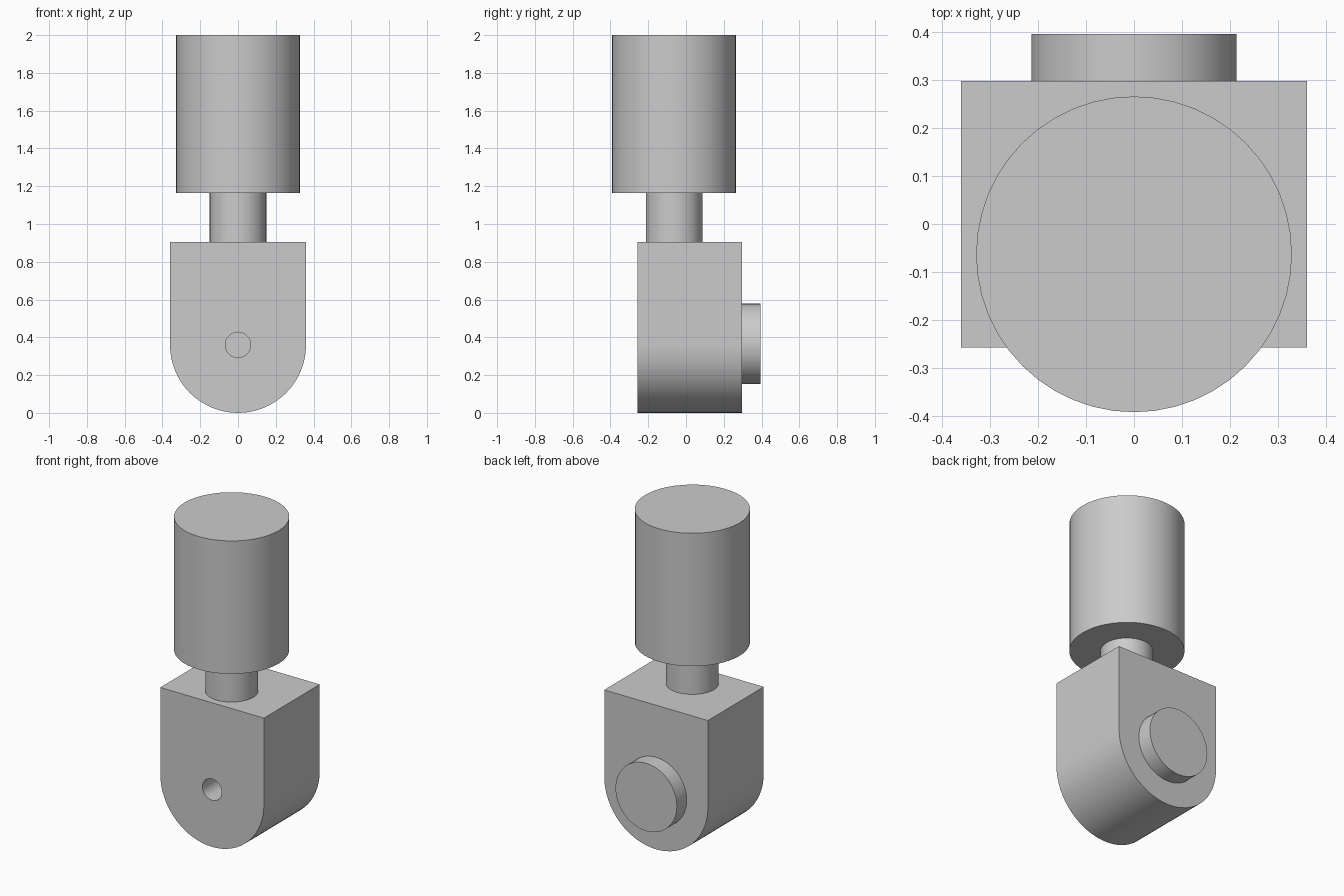
import bpy, bmesh
from math import pi, sin, cos, radians
from mathutils import Matrix, Vector

if "Cube" in bpy.data.objects:
    bpy.data.objects.remove(bpy.data.objects["Cube"], do_unlink=True)

grey = bpy.data.materials.new("plain_grey")
grey.use_nodes = True
grey.diffuse_color = (0.6, 0.6, 0.6, 1)
grey.node_tree.nodes["Principled BSDF"].inputs["Base Color"].default_value = (0.6, 0.6, 0.6, 1)

AXIS_Y = -0.063   # vertical axis of shaft and head
PIVOT_Z = 0.36    # height of the pivot
FRONT, BACK = -0.257, 0.297


def finish(name, bm):
    bmesh.ops.recalc_face_normals(bm, faces=bm.faces)
    mesh = bpy.data.meshes.new(name)
    bm.to_mesh(mesh)
    bm.free()
    mesh.materials.append(grey)
    obj = bpy.data.objects.new(name, mesh)
    bpy.context.collection.objects.link(obj)
    return obj


def smooth(obj):
    bpy.ops.object.select_all(action="DESELECT")
    obj.select_set(True)
    bpy.context.view_layer.objects.active = obj
    bpy.ops.object.shade_smooth_by_angle(angle=radians(30))


def cylinder(name, radius, start, end):
    """Closed cylinder running between two points."""
    a, b = Vector(start), Vector(end)
    turn = (b - a).to_track_quat("Z", "Y").to_matrix().to_4x4()
    bm = bmesh.new()
    bmesh.ops.create_cone(bm, cap_ends=True, segments=48, radius1=radius, radius2=radius,
                          depth=(b - a).length, matrix=Matrix.Translation((a + b) / 2) @ turn)
    return finish(name, bm)


# Clevis block: square top, half-round bottom, extruded front to back
R, STEPS = 0.36, 32
outline = [(R, 0.905), (-R, 0.905)]
outline += [(-R * cos(pi * i / STEPS), PIVOT_Z - R * sin(pi * i / STEPS)) for i in range(STEPS + 1)]
bm = bmesh.new()
face = bm.faces.new([bm.verts.new((x, FRONT, z)) for x, z in outline])
out = bmesh.ops.extrude_face_region(bm, geom=[face], use_keep_orig=True)
moved = [v for v in out["geom"] if isinstance(v, bmesh.types.BMVert)]
bmesh.ops.translate(bm, verts=moved, vec=(0, BACK - FRONT, 0))
block = finish("pivot_block", bm)

# Pin hole in the front, closed off by the rear boss
cutter = cylinder("pin_hole_cutter", 0.067, (0, FRONT - 0.1, PIVOT_Z), (0, BACK - 0.002, PIVOT_Z))
cut = block.modifiers.new("pin_hole", "BOOLEAN")
cut.operation, cut.solver, cut.object = "DIFFERENCE", "EXACT", cutter
bpy.context.view_layer.objects.active = block
bpy.ops.object.modifier_apply(modifier=cut.name)
bpy.data.objects.remove(cutter, do_unlink=True)
smooth(block)

# Rear boss, shaft and head
smooth(cylinder("rear_boss", 0.213, (0, BACK, PIVOT_Z + 0.005), (0, 0.395, PIVOT_Z + 0.005)))
smooth(cylinder("shaft", 0.15, (0, AXIS_Y, 0.905), (0, AXIS_Y, 1.165)))
smooth(cylinder("head", 0.328, (0, AXIS_Y, 1.165), (0, AXIS_Y, 2.0)))
